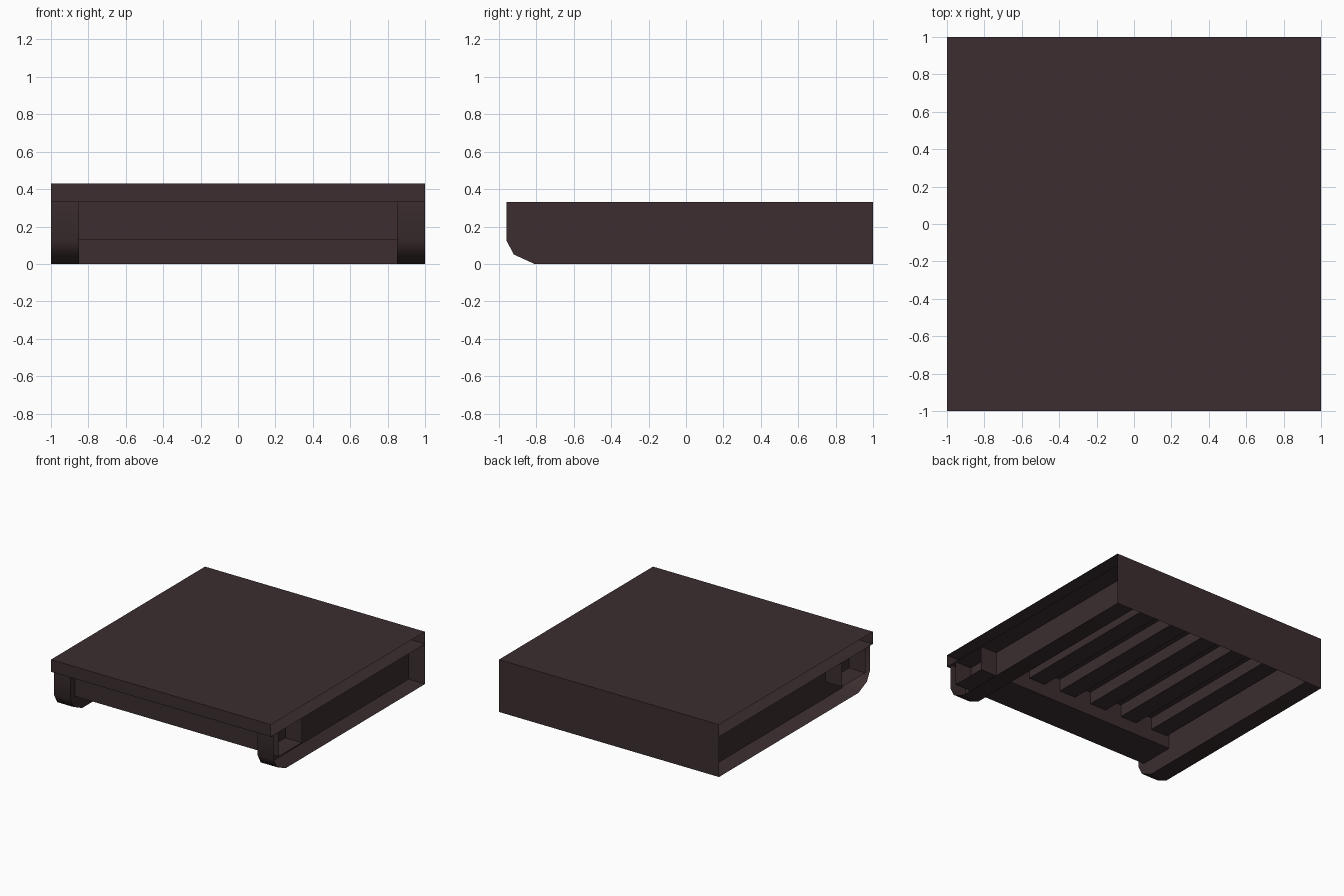
import bpy, bmesh
from mathutils import Vector

if "Cube" in bpy.data.objects:
    bpy.data.objects.remove(bpy.data.objects["Cube"])

# One dark brown colour for the whole piece
mat = bpy.data.materials.new("dark_brown")
mat.diffuse_color = (0.045, 0.027, 0.029, 1)
mat.use_nodes = True
mat.node_tree.nodes["Principled BSDF"].inputs["Base Color"].default_value = mat.diffuse_color


def make(name, faces, smooth=False):
    """Thin-sheet object from polygons; shared corners are welded."""
    bm = bmesh.new()
    for pts in faces:
        bm.faces.new([bm.verts.new(Vector(p)) for p in pts])
    bmesh.ops.remove_doubles(bm, verts=bm.verts, dist=1e-4)
    for f in bm.faces:
        f.smooth = smooth
    me = bpy.data.meshes.new(name)
    bm.to_mesh(me)
    bm.free()
    me.materials.append(mat)
    ob = bpy.data.objects.new(name, me)
    bpy.context.collection.objects.link(ob)
    return ob


def sweep_x(name, profile, x0, x1, smooth=False):
    """Sweep a (y, z) profile sideways, leaving the ends open."""
    return make(name, [[(x0, *a), (x1, *a), (x1, *b), (x0, *b)]
                       for a, b in zip(profile, profile[1:])], smooth)


TOP, SLAB, W, INNER = 0.43, 0.33, 1.0, 0.85
BOX_Z, BOX_BACK, BOX_FRONT = 0.13, -0.6, -0.9

# Top slab with its front lip, running down into the full-height back panel
sweep_x("top_and_back", [(-1, SLAB), (-1, TOP), (1, TOP), (1, 0)], -W, W)
sweep_x("slab_underside", [(1, SLAB), (-1, SLAB)], -W, W)

# Front cross box, open at both ends
sweep_x("front_cross_box", [(BOX_BACK, SLAB), (BOX_BACK, BOX_Z),
                            (BOX_FRONT, BOX_Z), (BOX_FRONT, SLAB)], -W, W)

# Side rails: curved-toe strip plus inner wall, open on the outside
toe = [(1, 0), (-0.81, 0), (-0.92, 0.05), (-0.96, 0.125), (-0.96, SLAB)]
for side, s in (("left", -1), ("right", 1)):
    x0, x1 = sorted((s * INNER, s * W))
    sweep_x(side + "_rail", toe, x0, x1, smooth=True)
    wall = [(s * INNER, y, z) for y, z in toe + [(1, SLAB)]]
    make(side + "_inner_wall", [wall if s < 0 else wall[::-1]])

# Six slats under the top, running from the cross box to the back
for i in range(6):
    c = -0.75 + 0.3 * i
    prof = [(c - 0.075, SLAB), (c - 0.075, 0.23), (c + 0.075, 0.23), (c + 0.075, SLAB)]
    make("slat_%d" % (i + 1),
         [[(a[0], BOX_BACK, a[1]), (a[0], 1, a[1]), (b[0], 1, b[1]), (b[0], BOX_BACK, b[1])]
          for a, b in zip(prof, prof[1:])])
